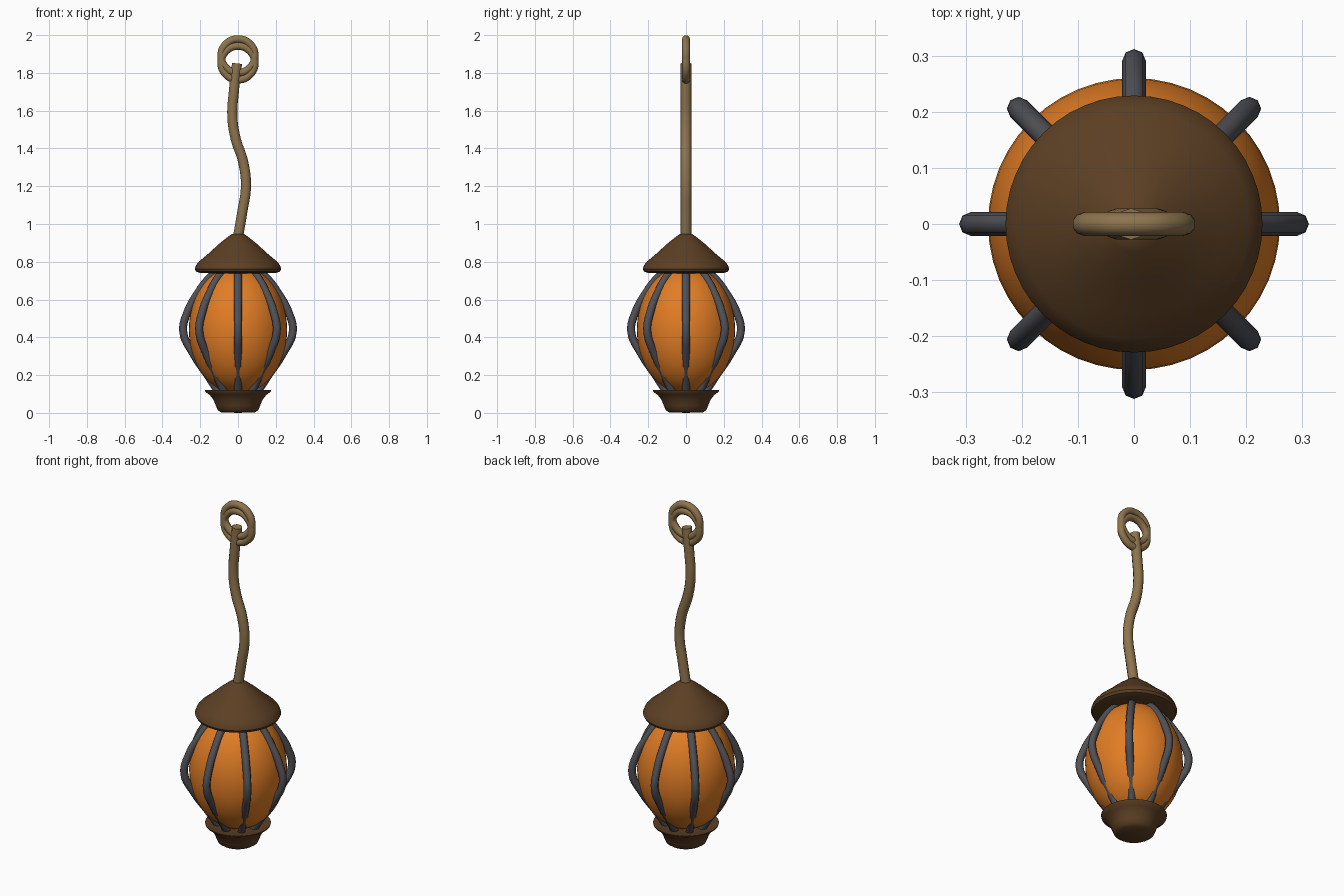
import bpy, bmesh, math
from mathutils import Vector, Matrix

cube = bpy.data.objects.get("Cube")
if cube:
    bpy.data.objects.remove(cube, do_unlink=True)


def material(name, rgb, roughness=0.7):
    m = bpy.data.materials.new(name)
    m.use_nodes = True
    m.diffuse_color = (*rgb, 1)
    bsdf = m.node_tree.nodes["Principled BSDF"]
    bsdf.inputs["Base Color"].default_value = (*rgb, 1)
    bsdf.inputs["Roughness"].default_value = roughness
    return m


WOOD = material("dark wood", (0.107, 0.050, 0.017))
GLOW = material("amber glass", (0.76, 0.205, 0.018))
IRON = material("grey iron", (0.082, 0.082, 0.095))
ROPE = material("tan rope", (0.27, 0.175, 0.075))


def finish(name, mesh, mat, angle=40):
    mesh.materials.clear()
    mesh.materials.append(mat)
    obj = bpy.data.objects.new(name, mesh)
    bpy.context.collection.objects.link(obj)
    bpy.ops.object.select_all(action='DESELECT')
    obj.select_set(True)
    bpy.context.view_layer.objects.active = obj
    bpy.ops.object.shade_smooth_by_angle(angle=math.radians(angle))
    return obj


def lathe(name, profile, mat, steps=48):
    """Spin a (radius, height) profile, starting and ending on the axis."""
    bm = bmesh.new()
    verts = [bm.verts.new((r, 0, z)) for r, z in profile]
    edges = [bm.edges.new(pair) for pair in zip(verts, verts[1:])]
    bmesh.ops.spin(bm, geom=verts + edges, cent=(0, 0, 0), axis=(0, 0, 1),
                   angle=math.tau, steps=steps)
    bmesh.ops.remove_doubles(bm, verts=bm.verts, dist=0.0005)
    bmesh.ops.recalc_face_normals(bm, faces=bm.faces)
    mesh = bpy.data.meshes.new(name)
    bm.to_mesh(mesh)
    bm.free()
    return finish(name, mesh, mat)


def tube(name, points, radius, mat, resolution=2, cyclic=False):
    """Round tube along a smooth path, turned into a mesh."""
    curve = bpy.data.curves.new(name + " path", 'CURVE')
    curve.dimensions = '3D'
    curve.bevel_depth = radius
    curve.bevel_resolution = resolution
    curve.resolution_u = 6
    curve.use_fill_caps = True
    spline = curve.splines.new('BEZIER')
    spline.bezier_points.add(len(points) - 1)
    spline.use_cyclic_u = cyclic
    for bp, p in zip(spline.bezier_points, points):
        bp.co = p
        bp.handle_left_type = bp.handle_right_type = 'AUTO'
    helper = bpy.data.objects.new(name + " path", curve)
    bpy.context.collection.objects.link(helper)
    bpy.context.view_layer.update()
    graph = bpy.context.evaluated_depsgraph_get()
    mesh = bpy.data.meshes.new_from_object(helper.evaluated_get(graph))
    bpy.data.objects.remove(helper, do_unlink=True)
    mesh.name = name
    return finish(name, mesh, mat, 50)


# Glowing globe
N = 24
globe = [(0.26 * math.sin(math.pi * i / N), 0.44 - 0.34 * math.cos(math.pi * i / N))
         for i in range(N + 1)]
lathe("globe", globe, GLOW)

# Roof with rounded brim
lathe("roof", [(0, 0.95), (0.03, 0.948), (0.05, 0.935), (0.10, 0.895), (0.16, 0.84),
               (0.205, 0.803), (0.222, 0.782), (0.229, 0.762), (0.222, 0.748),
               (0.20, 0.741), (0.15, 0.739), (0, 0.739)], WOOD)

# Flared base dish
lathe("base", [(0, 0), (0.09, 0.003), (0.108, 0.015), (0.118, 0.04), (0.13, 0.07),
               (0.15, 0.095), (0.173, 0.112), (0.175, 0.12), (0.165, 0.12),
               (0.15, 0.116), (0, 0.114)], WOOD)

# Eight cage ribs
rib = [(0.10, 0.105), (0.155, 0.19), (0.235, 0.31), (0.29, 0.43),
       (0.265, 0.54), (0.212, 0.635), (0.165, 0.70), (0.11, 0.755)]
for i in range(8):
    turn = Matrix.Rotation(math.tau * i / 8, 3, 'Z')
    tube(f"cage_rib_{i + 1}", [turn @ Vector((r, 0, z)) for r, z in rib], 0.021, IRON)

# Wavy hanging rope
wave = [(0, 0.93), (0.022, 1.06), (0.042, 1.20), (0.027, 1.33),
        (-0.012, 1.45), (-0.03, 1.57), (-0.022, 1.70), (-0.005, 1.85)]
tube("hanging_rope", [(x, 0, z) for x, z in wave], 0.028, ROPE, 3)

# Two overlapping loops at the top of the rope
for name, height in (("upper_loop", 1.89), ("lower_loop", 1.853)):
    ring = [(0.089 * math.cos(math.tau * k / 8), 0, height + 0.089 * math.sin(math.tau * k / 8))
            for k in range(8)]
    tube(name, ring, 0.021, ROPE, 3, cyclic=True)
